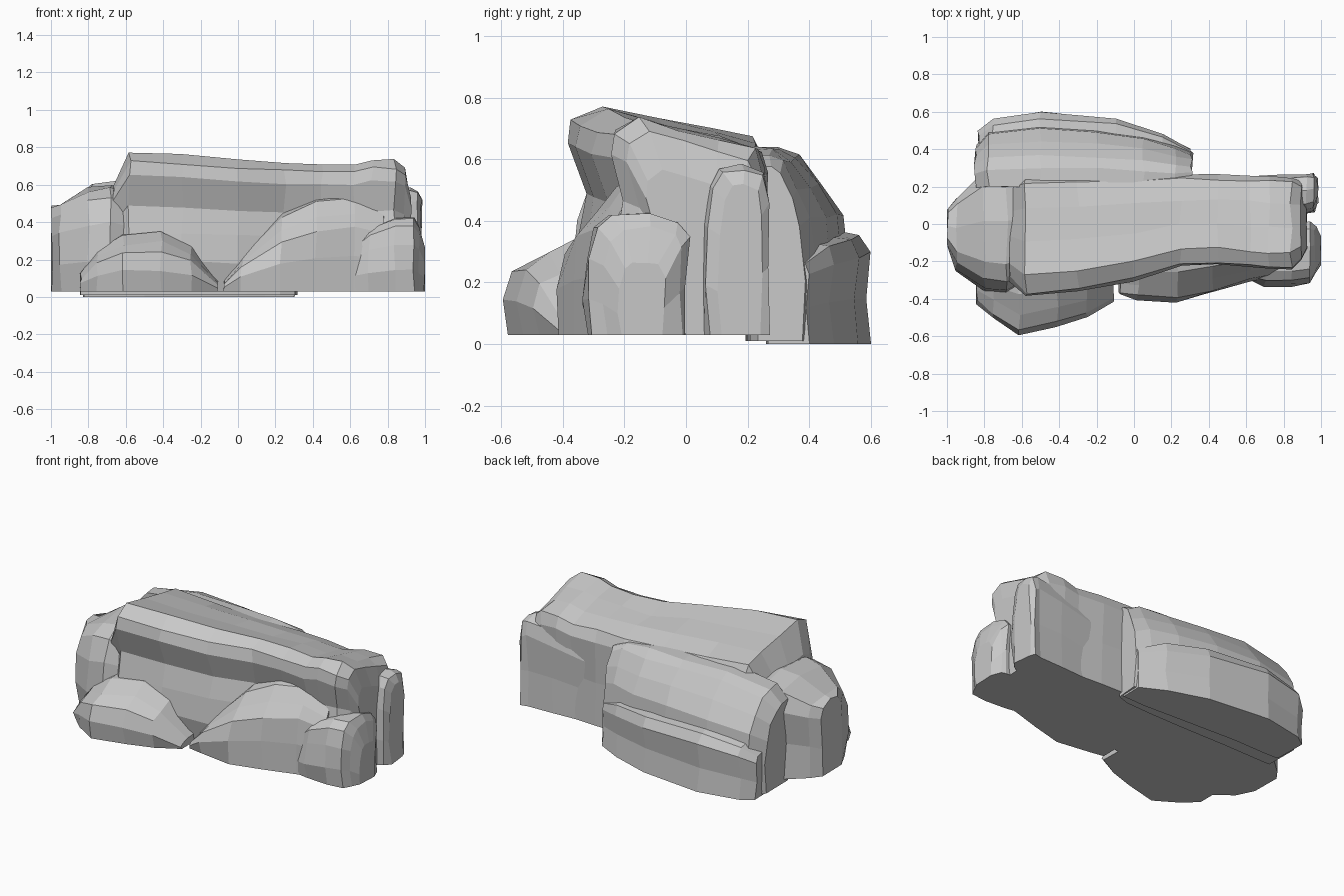
import bpy
import bmesh
import random

random.seed(4)

default_cube = bpy.data.objects.get("Cube")
if default_cube:
    bpy.data.objects.remove(default_cube, do_unlink=True)

# One pale grey stone colour
stone = bpy.data.materials.new("pale grey stone")
stone.use_nodes = True
stone.diffuse_color = (0.58, 0.58, 0.58, 1)
shader = next(n for n in stone.node_tree.nodes if n.type == "BSDF_PRINCIPLED")
shader.inputs["Base Color"].default_value = stone.diffuse_color
shader.inputs["Roughness"].default_value = 0.9

# Cross-section outlines: (depth fraction from front to back, height fraction)
CRAG = [(.08, 0), (.02, .22), (.05, .42), (.1, .62), (.01, .84), (.03, .94), (.18, 1),
        (.45, .95), (.72, .91), (.94, .86), (1, .76), (.96, .4), (.98, 0)]
BLOCK = [(.05, 0), (0, .3), (.03, .65), (.1, .88), (.25, .98), (.6, 1),
         (.9, .95), (1, .8), (.96, .4), (.98, 0)]
LEDGE = [(.04, 0), (0, .35), (.06, .65), (.25, .8), (.5, .95), (.7, 1), (1, 1), (1, 0)]
BACK_LEDGE = [(1 - u, v) for u, v in reversed(LEDGE)]


def rock(name, outline, sections, floor=0.03, rough=0.008):
    """Skin one outline through sections of (x, front y, back y, top z)."""
    mesh = bpy.data.meshes.new(name)
    bm = bmesh.new()
    rings = []
    for x, front, back, top in sections:
        ring = []
        for u, v in outline:
            dx, dy, dz = (random.uniform(-rough, rough) for axis in range(3))
            base = dz if v else 0
            px = max(-1, min(1, x + dx))
            ring.append(bm.verts.new((px, front + u * (back - front) + dy,
                                      floor + v * (top - floor) + base)))
        rings.append(ring)
    count = len(outline)
    for near, far in zip(rings, rings[1:]):
        for i in range(count):
            j = (i + 1) % count
            bm.faces.new((near[i], near[j], far[j], far[i]))
    for cap in (rings[0], rings[-1]):
        bm.faces.new(cap)
    bmesh.ops.recalc_face_normals(bm, faces=bm.faces)
    bm.to_mesh(mesh)
    bm.free()
    mesh.materials.append(stone)
    obj = bpy.data.objects.new(name, mesh)
    bpy.context.collection.objects.link(obj)
    return obj


# Long main crag
rock("main_crag", CRAG, [
    (-.67, -.3, .22, .6), (-.58, -.39, .26, .775), (-.3, -.36, .27, .76),
    (0, -.31, .27, .735), (.25, -.23, .27, .72), (.45, -.22, .27, .715),
    (.62, -.24, .26, .71), (.72, -.25, .26, .73), (.84, -.25, .25, .73),
    (.89, -.2, .23, .69), (.92, -.14, .2, .56)])

# Lower shoulder on the model's right end
rock("end_shoulder", BLOCK, [
    (-1, -.13, .08, .48), (-.95, -.25, .14, .5), (-.8, -.36, .27, .58),
    (-.68, -.37, .27, .59), (-.55, -.3, .25, .56)])

# Boulder leaning against the front
rock("front_boulder", LEDGE, [
    (-.84, -.42, -.15, .14), (-.75, -.5, -.15, .26), (-.61, -.6, -.15, .34),
    (-.41, -.55, -.15, .36), (-.25, -.49, -.15, .28), (-.11, -.41, -.15, .08)])

# Rising ledge along the front
rock("front_ledge", LEDGE, [
    (-.08, -.38, -.1, .1), (.02, -.4, -.1, .23), (.23, -.42, -.08, .44),
    (.42, -.37, -.08, .53), (.62, -.31, -.08, .55), (.78, -.28, -.08, .5)])

# Two boulders at the model's left end
rock("left_front_boulder", BLOCK, [
    (.62, -.3, -.05, .3), (.7, -.33, -.02, .37), (.84, -.33, 0, .42),
    (.94, -.32, .01, .42), (.97, -.27, -.01, .38), (1, -.22, -.07, .27)])
rock("left_back_boulder", BLOCK, [
    (.5, .04, .25, .5), (.75, .05, .26, .56), (.92, .05, .27, .58),
    (.96, .07, .27, .57), (.98, .11, .25, .52)])

# Stepped slab along the back
rock("back_upper_slab", BACK_LEDGE, [
    (-.85, .2, .42, .52), (-.78, .2, .5, .6), (-.5, .2, .53, .645),
    (-.2, .2, .51, .64), (.05, .2, .47, .63), (.22, .2, .42, .62),
    (.31, .24, .38, .58)], floor=0.01)
rock("back_lower_slab", BLOCK, [
    (-.83, .28, .5, .28), (-.76, .28, .56, .34), (-.5, .28, .6, .37),
    (-.1, .26, .56, .35), (.15, .25, .48, .33), (.3, .26, .4, .28)], floor=0)
